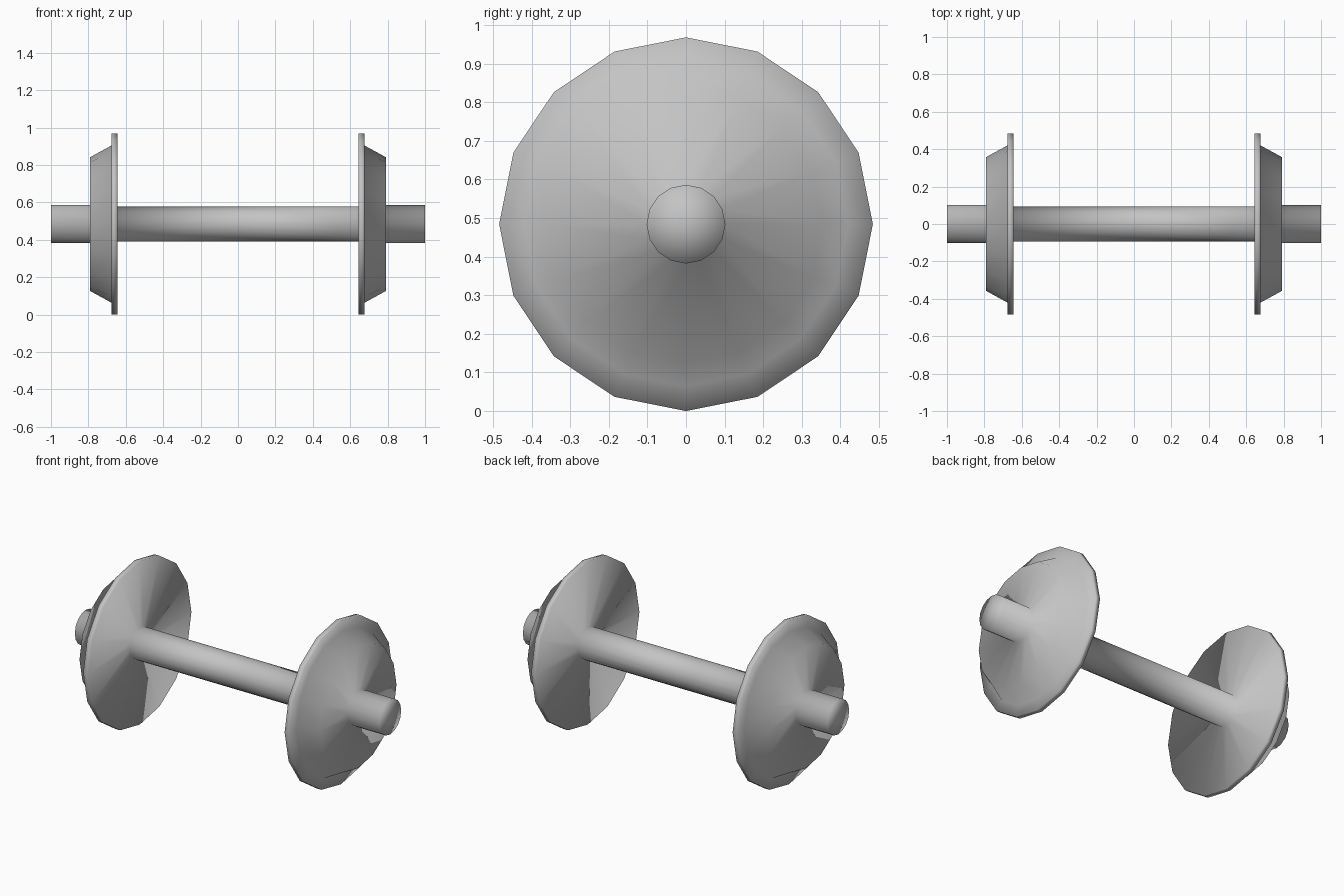
import bpy, bmesh, math
from mathutils import Vector

SIDES = 16
CENTRE_Z = 0.484

default = bpy.data.objects.get("Cube")
if default:
    bpy.data.objects.remove(default, do_unlink=True)

# Plain steel for the whole piece
steel = bpy.data.materials.new("grey steel")
steel.use_nodes = True
colour = (0.55, 0.55, 0.55, 1.0)
steel.diffuse_color = colour
steel.node_tree.nodes["Principled BSDF"].inputs["Base Color"].default_value = colour

# Half profile along the axle as (x, radius), from the middle to one end
shaft = [(0.0, 0.093), (0.645, 0.093)]
flange = [(0.645, 0.484), (0.677, 0.484)]
tread = [(0.677, 0.42), (0.79, 0.358)]
journal = [(0.79, 0.102), (1.0, 0.102), (1.0, 0.0)]
profile = shaft + flange + tread + journal

# Turn the profile around the axle line
bm = bmesh.new()
verts = [bm.verts.new((x, 0, r)) for x, r in profile]
edges = [bm.edges.new(pair) for pair in zip(verts, verts[1:])]
bmesh.ops.spin(bm, geom=verts + edges, cent=Vector(), axis=Vector((1, 0, 0)),
               angle=math.tau, steps=SIDES, use_duplicate=False)
bmesh.ops.remove_doubles(bm, verts=bm.verts[:], dist=0.0005)
bmesh.ops.recalc_face_normals(bm, faces=bm.faces[:])

# The open half may face inwards: the end cap must point along +x
cap = max(bm.faces, key=lambda f: f.calc_center_median().x)
if cap.normal.x < 0:
    bmesh.ops.reverse_faces(bm, faces=bm.faces[:])
for face in bm.faces:
    face.smooth = True

mesh = bpy.data.meshes.new("axle_with_wheels")
bm.to_mesh(mesh)
bm.free()
mesh.materials.append(steel)
wheelset = bpy.data.objects.new("axle_with_wheels", mesh)
wheelset.location.z = CENTRE_Z
bpy.context.collection.objects.link(wheelset)

# Second wheel and axle end
mirror = wheelset.modifiers.new("other_side", 'MIRROR')
mirror.use_axis = (True, False, False)
mirror.use_mirror_merge = True
mirror.merge_threshold = 0.001
